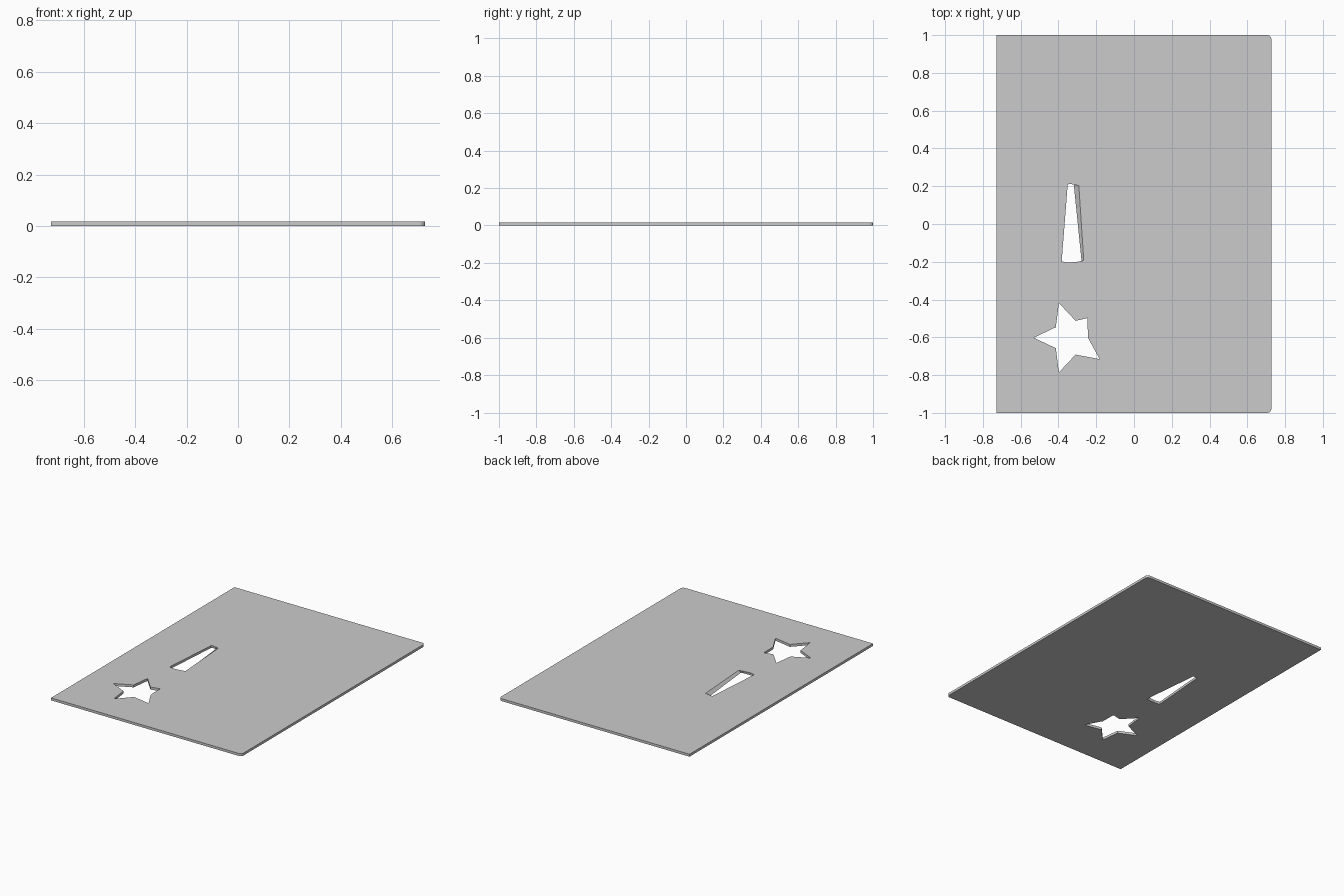
import bpy, bmesh
from math import sin, cos, pi

if "Cube" in bpy.data.objects:
    bpy.data.objects.remove(bpy.data.objects["Cube"])

THICK = 0.017
HX, HY, R = 0.727, 1.0, 0.02


def corner(cx, cy, start, steps=4):
    """Points of a quarter-round corner."""
    return [(cx + R * cos(start + pi / 2 * i / steps),
             cy + R * sin(start + pi / 2 * i / steps)) for i in range(steps + 1)]


# Plate outline: square on the left, small rounded corners on the right
outer = [(-HX, -HY)] + corner(HX - R, -HY + R, -pi / 2) + corner(HX - R, HY - R, 0) + [(-HX, HY)]

# Star cut-out: five points, the upper right one clipped short
star = []
for i in range(10):
    r = 0.193 if i % 2 == 0 else 0.094
    a = pi + i * pi / 5
    star.append((-0.338 + r * cos(a), -0.602 + r * sin(a)))
star[6] = (-0.246, -0.498)

# Tapered slot: its right wall leans outward towards the top
slot_top = [(-0.383, -0.198), (-0.351, -0.205), (-0.30, -0.200), (-0.266, -0.193),
            (-0.292, 0.204), (-0.318, 0.208), (-0.340, 0.213), (-0.351, 0.209)]
slot_bottom = [(-0.383, -0.200), (-0.351, -0.206), (-0.31, -0.206), (-0.277, -0.203),
               (-0.319, 0.212), (-0.33, 0.214), (-0.343, 0.213), (-0.352, 0.209)]

bm = bmesh.new()
caps = {0: [], 1: []}
walls = []
for low, high in ((outer, outer), (star, star), (slot_bottom, slot_top)):
    rings = []
    for level, pts in enumerate((low, high)):
        ring = [bm.verts.new((x, y, level * THICK)) for x, y in pts]
        n = len(ring)
        caps[level] += [bm.edges.new((ring[i], ring[(i + 1) % n])) for i in range(n)]
        rings.append(ring)
    walls.append(rings)

# Top and bottom faces with holes, then the side walls
for level in (0, 1):
    bmesh.ops.triangle_fill(bm, edges=caps[level], use_beauty=True,
                            normal=(0, 0, 1 if level else -1))
for a, b in walls:
    n = len(a)
    for i in range(n):
        j = (i + 1) % n
        bm.faces.new((a[i], a[j], b[j], b[i]))
bmesh.ops.recalc_face_normals(bm, faces=bm.faces)

mesh = bpy.data.meshes.new("plate")
bm.to_mesh(mesh)
bm.free()
plate = bpy.data.objects.new("plate_with_cutouts", mesh)
bpy.context.collection.objects.link(plate)
